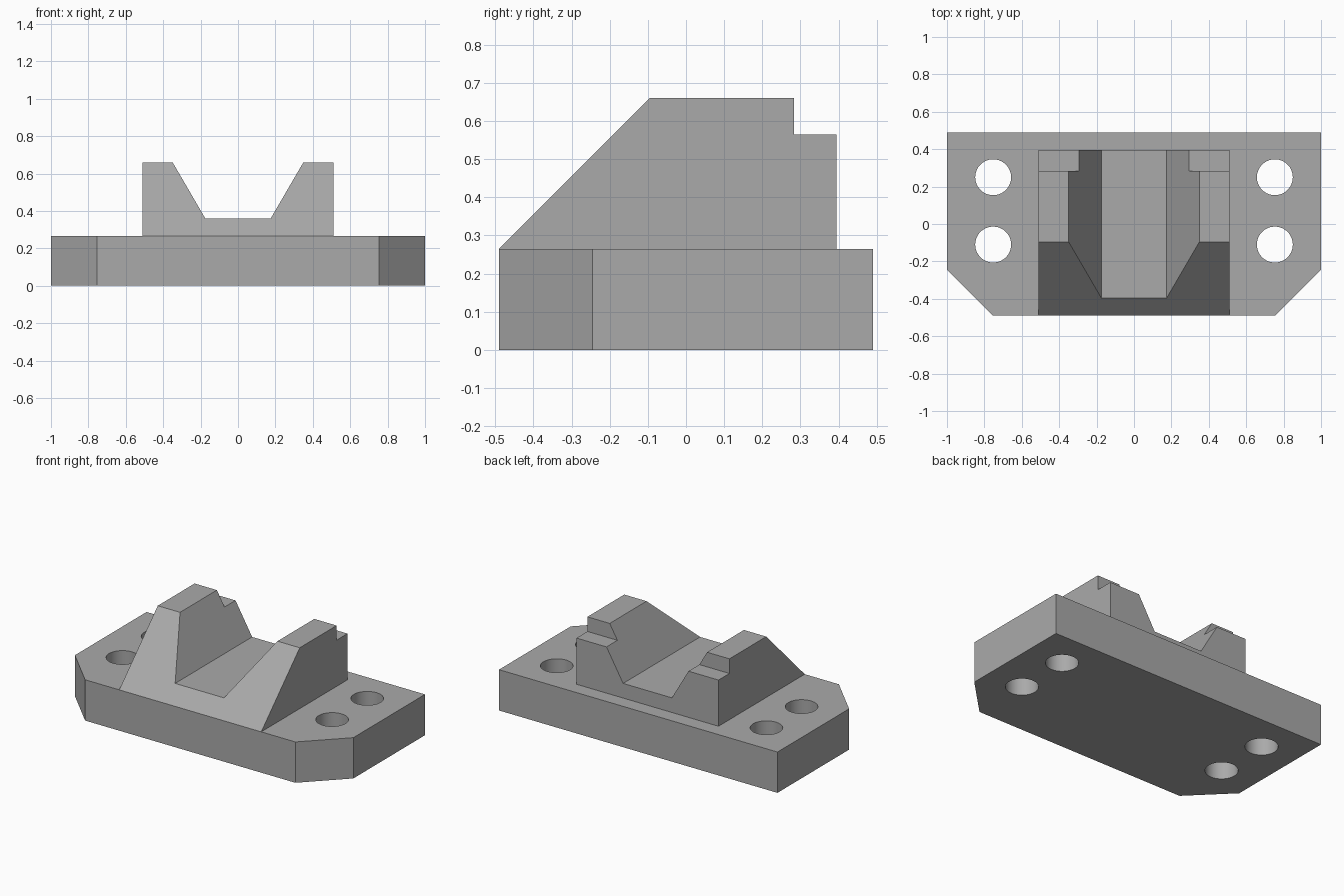
import bpy
import bmesh
from math import radians
from mathutils import Vector

cube = bpy.data.objects.get("Cube")
if cube:
    bpy.data.objects.remove(cube, do_unlink=True)

GREY = (0.4, 0.4, 0.4, 1)
metal = bpy.data.materials.new("plain grey")
metal.use_nodes = True
metal.diffuse_color = GREY
metal.node_tree.nodes["Principled BSDF"].inputs["Base Color"].default_value = GREY


def prism(name, points, extrude):
    """Extrude a flat outline along a vector into a solid."""
    bm = bmesh.new()
    face = bm.faces.new([bm.verts.new(p) for p in points])
    grown = bmesh.ops.extrude_face_region(bm, geom=[face], use_keep_orig=True)
    moved = [g for g in grown["geom"] if isinstance(g, bmesh.types.BMVert)]
    bmesh.ops.translate(bm, verts=moved, vec=Vector(extrude))
    bmesh.ops.recalc_face_normals(bm, faces=bm.faces)
    mesh = bpy.data.meshes.new(name)
    bm.to_mesh(mesh)
    bm.free()
    obj = bpy.data.objects.new(name, mesh)
    bpy.context.collection.objects.link(obj)
    mesh.materials.append(metal)
    return obj


def activate(obj):
    bpy.ops.object.select_all(action='DESELECT')
    obj.select_set(True)
    bpy.context.view_layer.objects.active = obj


def cut(target, cutter):
    """Subtract the cutter from the target, then discard it."""
    cutter.hide_render = True
    mod = target.modifiers.new("cut", 'BOOLEAN')
    mod.operation = 'DIFFERENCE'
    mod.solver = 'EXACT'
    mod.object = cutter
    activate(target)
    bpy.ops.object.modifier_apply(modifier=mod.name)
    bpy.data.objects.remove(cutter, do_unlink=True)


BASE_TOP = 0.265
DEPTH = 0.49

# Base plate with two chamfered front corners
right_half = [(0.755, -DEPTH), (1, -0.245), (1, DEPTH)]
outline = right_half + [(-x, y) for x, y in reversed(right_half)]
base = prism("base_plate", [(x, y, 0) for x, y in outline], (0, 0, BASE_TOP))

# Four bolt holes
for x in (-0.753, 0.753):
    for y in (-0.11, 0.25):
        bpy.ops.mesh.primitive_cylinder_add(vertices=64, radius=0.096, depth=1, location=(x, y, 0))
        drill = bpy.context.object
        drill.data.materials.append(metal)
        cut(base, drill)

# Upper block: sloped front, stepped back
side = [(-DEPTH, BASE_TOP), (-0.095, 0.66), (0.283, 0.66),
        (0.283, 0.565), (0.395, 0.565), (0.395, BASE_TOP)]
block = prism("grooved_block", [(-0.51, y, z) for y, z in side], (1.02, 0, 0))

# Tapered groove running front to back, its walls carried past the block top
groove = [(-0.175, 0.36), (0.175, 0.36), (0.408, 0.76), (-0.408, 0.76)]
cut(block, prism("groove_cutter", [(x, -1, z) for x, z in groove], (0, 2, 0)))

# Round hole walls shade smoothly while every corner stays sharp
for obj in (base, block):
    activate(obj)
    bpy.ops.object.shade_smooth_by_angle(angle=radians(30))
